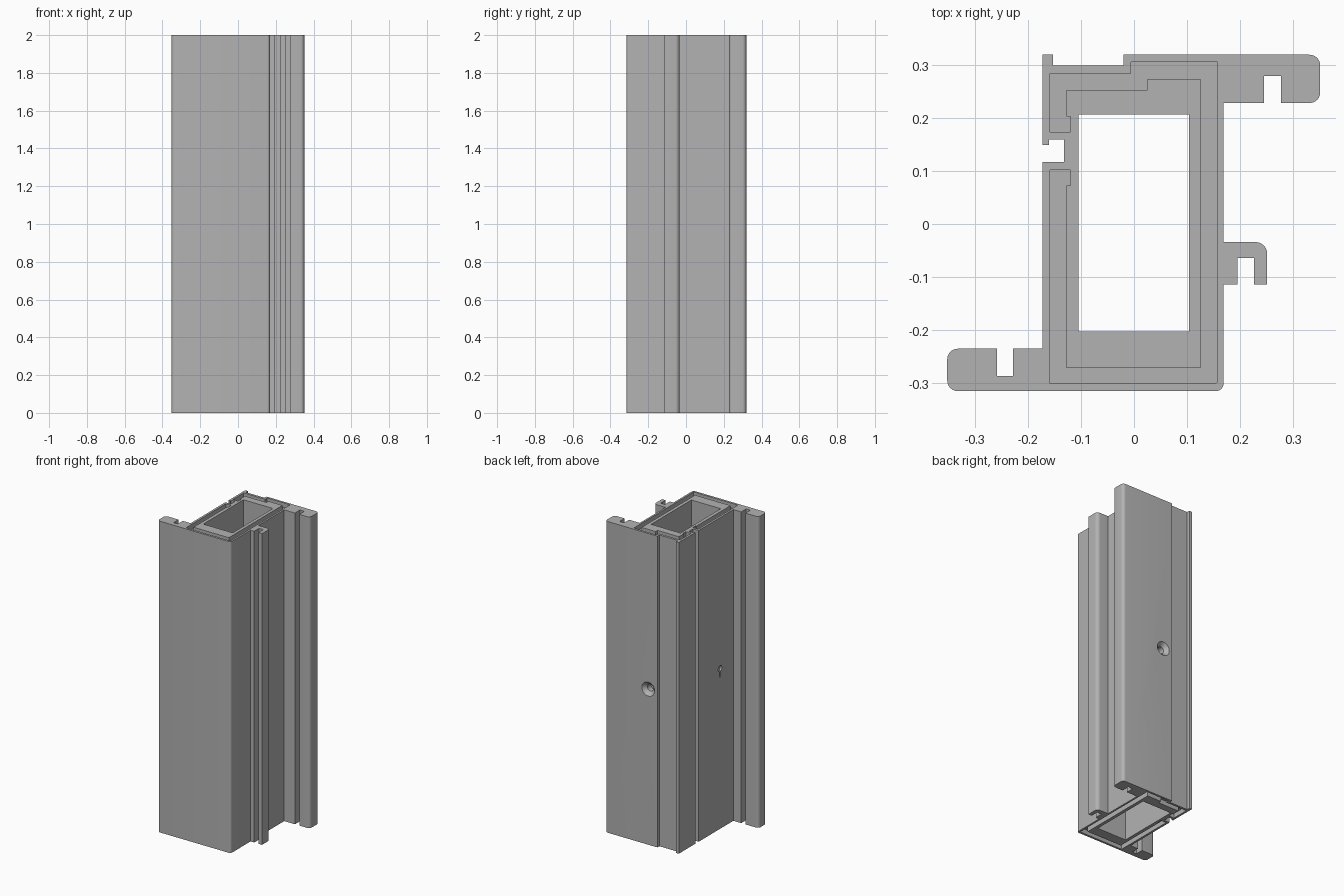
import bpy, bmesh, math
from mathutils import Matrix, Vector

if "Cube" in bpy.data.objects:
    bpy.data.objects.remove(bpy.data.objects["Cube"])

HEIGHT = 2.0
RECESS = 0.03

grey = bpy.data.materials.new("plain grey")
grey.use_nodes = True
colour = (0.45, 0.45, 0.45, 1)
grey.diffuse_color = colour
grey.node_tree.nodes["Principled BSDF"].inputs["Base Color"].default_value = colour


def rounded(points, steps=6):
    """Turn (x, y) or (x, y, radius) corners into a loop with round corners."""
    loop = []
    for i, p in enumerate(points):
        here = Vector(p[:2])
        if len(p) == 2:
            loop.append(here)
            continue
        to_prev = (Vector(points[i - 1][:2]) - here).normalized()
        to_next = (Vector(points[(i + 1) % len(points)][:2]) - here).normalized()
        centre = here + (to_prev + to_next) * p[2]
        for k in range(steps + 1):
            a = math.pi / 2 * k / steps
            loop.append(centre - (to_next * math.cos(a) + to_prev * math.sin(a)) * p[2])
    return loop


def add_object(name, bm):
    bmesh.ops.recalc_face_normals(bm, faces=bm.faces[:])
    mesh = bpy.data.meshes.new(name)
    bm.to_mesh(mesh)
    bm.free()
    mesh.materials.append(grey)
    obj = bpy.data.objects.new(name, mesh)
    bpy.context.collection.objects.link(obj)
    return obj


def extrusion(name, loops, z0, z1):
    """Fill nested outlines and extrude them upward."""
    bm = bmesh.new()
    edges = []
    for loop in loops:
        verts = [bm.verts.new((p[0], p[1], z0)) for p in loop]
        edges += [bm.edges.new((verts[i - 1], verts[i])) for i in range(len(verts))]
    bmesh.ops.triangle_fill(bm, edges=edges, use_beauty=True)
    res = bmesh.ops.extrude_face_region(bm, geom=bm.faces[:])
    top = [g for g in res["geom"] if isinstance(g, bmesh.types.BMVert)]
    bmesh.ops.translate(bm, verts=top, vec=(0, 0, z1 - z0))
    return add_object(name, bm)


def cone_cutter(name, centre, rotation, r1, r2, depth):
    bm = bmesh.new()
    bmesh.ops.create_cone(bm, cap_ends=True, segments=32, radius1=r1, radius2=r2,
                          depth=depth, matrix=Matrix.Translation(centre) @ rotation)
    return add_object(name, bm)


def cut(target, cutters):
    for c in cutters:
        mod = target.modifiers.new("cut", 'BOOLEAN')
        mod.operation = 'DIFFERENCE'
        mod.solver = 'EXACT'
        mod.object = c
    graph = bpy.context.evaluated_depsgraph_get()
    mesh = bpy.data.meshes.new_from_object(target.evaluated_get(graph))
    target.modifiers.clear()
    target.data = mesh


# Outer frame section: box with two flanges, a hook and grooves
outline = rounded([
    (-0.352, -0.315, 0.02), (0.169, -0.315, 0.015),
    # seal hook
    (0.169, -0.114), (0.195, -0.114), (0.195, -0.064), (0.226, -0.064),
    (0.226, -0.114), (0.251, -0.114), (0.251, -0.034, 0.022), (0.169, -0.034),
    # back flange with seal slot
    (0.169, 0.228), (0.245, 0.228), (0.245, 0.279), (0.277, 0.279),
    (0.277, 0.228), (0.351, 0.228, 0.02), (0.351, 0.319, 0.02),
    # shallow back rebate
    (-0.02, 0.319), (-0.02, 0.299), (-0.153, 0.299), (-0.153, 0.319),
    # side groove
    (-0.172, 0.319), (-0.172, 0.149), (-0.16, 0.149), (-0.16, 0.159),
    (-0.132, 0.159), (-0.132, 0.117), (-0.172, 0.117),
    # front flange with seal slot
    (-0.172, -0.235), (-0.228, -0.235), (-0.228, -0.286), (-0.258, -0.286),
    (-0.258, -0.235), (-0.352, -0.235, 0.02)])

# Stepped channel holding the reinforcement
channel = rounded([
    (-0.158, 0.173), (-0.12, 0.173), (-0.12, 0.203), (-0.127, 0.203),
    (-0.127, 0.253), (0.025, 0.253), (0.025, 0.273), (0.125, 0.273),
    (0.125, -0.271), (-0.127, -0.271), (-0.127, 0.073), (-0.12, 0.073),
    (-0.12, 0.102), (-0.158, 0.102), (-0.158, -0.301), (0.157, -0.301, 0.005),
    (0.157, 0.305), (-0.006, 0.305), (-0.006, 0.284), (-0.158, 0.284)])

# Central opening
bore = rounded([(-0.105, -0.203), (0.104, -0.203), (0.104, 0.206), (-0.105, 0.206)])

frame = extrusion("frame_profile", [outline, channel, bore], 0, HEIGHT)
insert = extrusion("reinforcement_insert", [channel], RECESS, HEIGHT - RECESS)

# Countersunk screw hole in the back, small keyhole in the side
to_back = Matrix.Rotation(-math.pi / 2, 4, 'X')
to_side = Matrix.Rotation(math.pi / 2, 4, 'Y')
screw = [
    cone_cutter("countersink_cutter", (0.045, 0.312, 1), to_back, 0.021, 0.055, 0.034),
    cone_cutter("screw_hole_cutter", (0.045, 0.285, 1), to_back, 0.022, 0.022, 0.05)]
keyhole = [
    cone_cutter("keyhole_cutter", (-0.172, -0.1, 1.03), to_side, 0.019, 0.019, 0.024)]
bm = bmesh.new()
bmesh.ops.create_cube(bm, size=1, matrix=Matrix.Translation((-0.172, -0.1, 1.0))
                      @ Matrix.Diagonal((0.022, 0.014, 0.05, 1)))
keyhole.append(add_object("keyhole_slot_cutter", bm))

cut(frame, screw + keyhole)
cut(insert, screw)
for c in screw + keyhole:
    bpy.data.objects.remove(c)

# Smooth the round corners, keep the other edges sharp
for obj in (frame, insert):
    bpy.ops.object.select_all(action='DESELECT')
    obj.select_set(True)
    bpy.context.view_layer.objects.active = obj
    bpy.ops.object.shade_smooth_by_angle(angle=math.radians(30))
